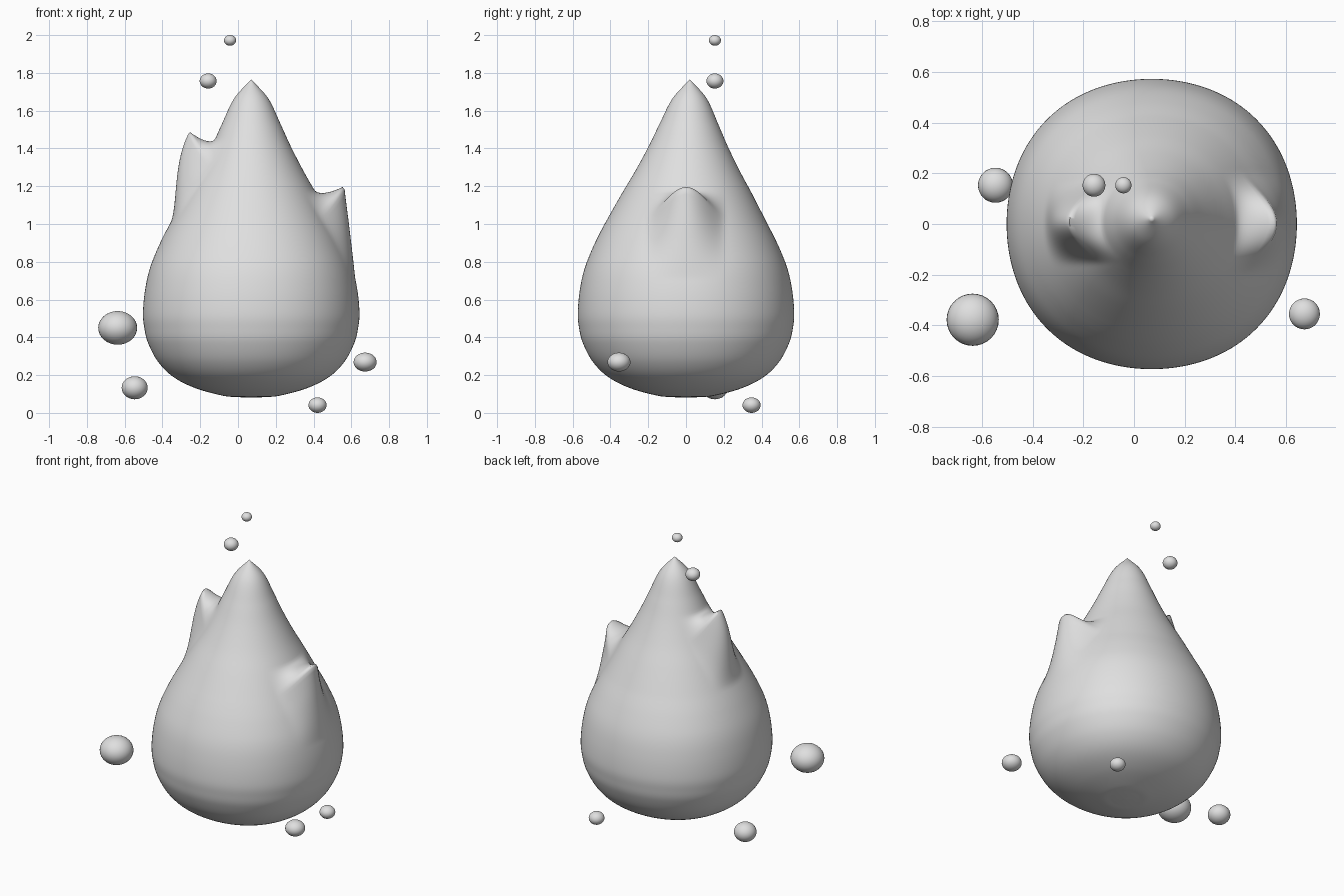
import bpy, bmesh, math
from mathutils import Vector

if "Cube" in bpy.data.objects:
    bpy.data.objects.remove(bpy.data.objects["Cube"])

grey = bpy.data.materials.new("soft grey")
grey.diffuse_color = (0.74, 0.74, 0.74, 1)
grey.use_nodes = True
grey.node_tree.nodes["Principled BSDF"].inputs["Base Color"].default_value = grey.diffuse_color

CX = 0.07            # axis of the flame body
SEGS, STEPS = 144, 8

# Teardrop outline: radius, height
PROFILE = [(0, .081), (.08, .084), (.155, .092), (.296, .131), (.412, .19), (.493, .27),
           (.546, .37), (.566, .45), (.573, .53), (.562, .65), (.535, .77), (.482, .90),
           (.415, 1.03), (.345, 1.16), (.277, 1.28), (.21, 1.41), (.155, 1.53),
           (.09, 1.665), (0, 1.765)]


def smooth_profile(pts):
    """Catmull-Rom curve through the outline."""
    p = [Vector(q) for q in pts]
    p = [2 * p[0] - p[1]] + p + [2 * p[-1] - p[-2]]
    out = []
    for a, b, c, d in zip(p, p[1:], p[2:], p[3:]):
        for i in range(STEPS):
            t = i / STEPS
            out.append(0.5 * (2 * b + (c - a) * t + (2 * a - 5 * b + 4 * c - d) * t * t
                              + (3 * b - a - 3 * c + d) * t ** 3))
    return out + [p[-2]]


def pull_tongue(co, side, height, move, width, above, below, power, ease):
    """Drag the surface around one height on one side into a small flame tongue."""
    dz = co.z - height
    u = abs(co.y) / width
    t = abs(dz) / (above if dz > 0 else below)
    if (co.x - CX) * side <= 0 or t >= 1 or u >= 1:
        return Vector()
    w = (1 - t) ** 1.5 if dz > 0 else (1 - t ** power) ** ease
    return Vector(move) * w * (1 - u * u) ** 2


def body_point(r, z, a):
    """Ring point, slightly fuller on the diagonals of the belly."""
    fade = min(1, max(0, (1.3 - z) / .5))
    r *= 1 + .02 * fade * math.sin(2 * a) ** 2
    return CX + r * math.cos(a), r * math.sin(a), z


def finish(obj, angle):
    obj.data.materials.append(grey)
    bpy.ops.object.select_all(action='DESELECT')
    obj.select_set(True)
    bpy.context.view_layer.objects.active = obj
    bpy.ops.object.shade_smooth_by_angle(angle=math.radians(angle))


# Flame body
curve = smooth_profile(PROFILE)
bm = bmesh.new()
bottom = bm.verts.new((CX, 0, curve[0].y))
top = bm.verts.new((CX, 0, curve[-1].y))
rings = [[bm.verts.new(body_point(r, z, 2 * math.pi * i / SEGS)) for i in range(SEGS)]
         for r, z in curve[1:-1]]
for i in range(SEGS):
    j = (i + 1) % SEGS
    bm.faces.new((bottom, rings[0][j], rings[0][i]))
    bm.faces.new((top, rings[-1][i], rings[-1][j]))
    for lo, hi in zip(rings, rings[1:]):
        bm.faces.new((lo[i], lo[j], hi[j], hi[i]))

# Side tongues, and a slight backward lean of the tip
for v in bm.verts:
    co = v.co.copy()
    v.co += pull_tongue(co, 1, 1.04, (.083, 0, .16), .21, .14, .33, 1.0, 1.4)
    v.co += pull_tongue(co, -1, 1.31, (-.066, 0, .178), .17, .14, .30, 2.3, 1.8)
    v.co.y += .02 * min(1, max(0, (co.z - 1.0) / .7))
mesh = bpy.data.meshes.new("flame_body")
bm.to_mesh(mesh)
bm.free()
body = bpy.data.objects.new("flame_body", mesh)
bpy.context.collection.objects.link(body)
finish(body, 80)

# Floating sparks: x, y, z, radius, half height
SPARKS = [(-.637, -.378, .450, .103, .089), (-.547, .153, .133, .069, .061),
          (.673, -.355, .269, .061, .050), (.421, .347, .041, .048, .041),
          (-.158, .153, 1.757, .045, .040), (-.042, .153, 1.972, .032, .028)]
for n, (x, y, z, r, h) in enumerate(SPARKS, 1):
    bpy.ops.mesh.primitive_uv_sphere_add(segments=32, ring_count=16, radius=1, location=(x, y, z))
    spark = bpy.context.object
    spark.name = f"spark_{n}"
    spark.scale = (r, r, h)
    finish(spark, 60)
